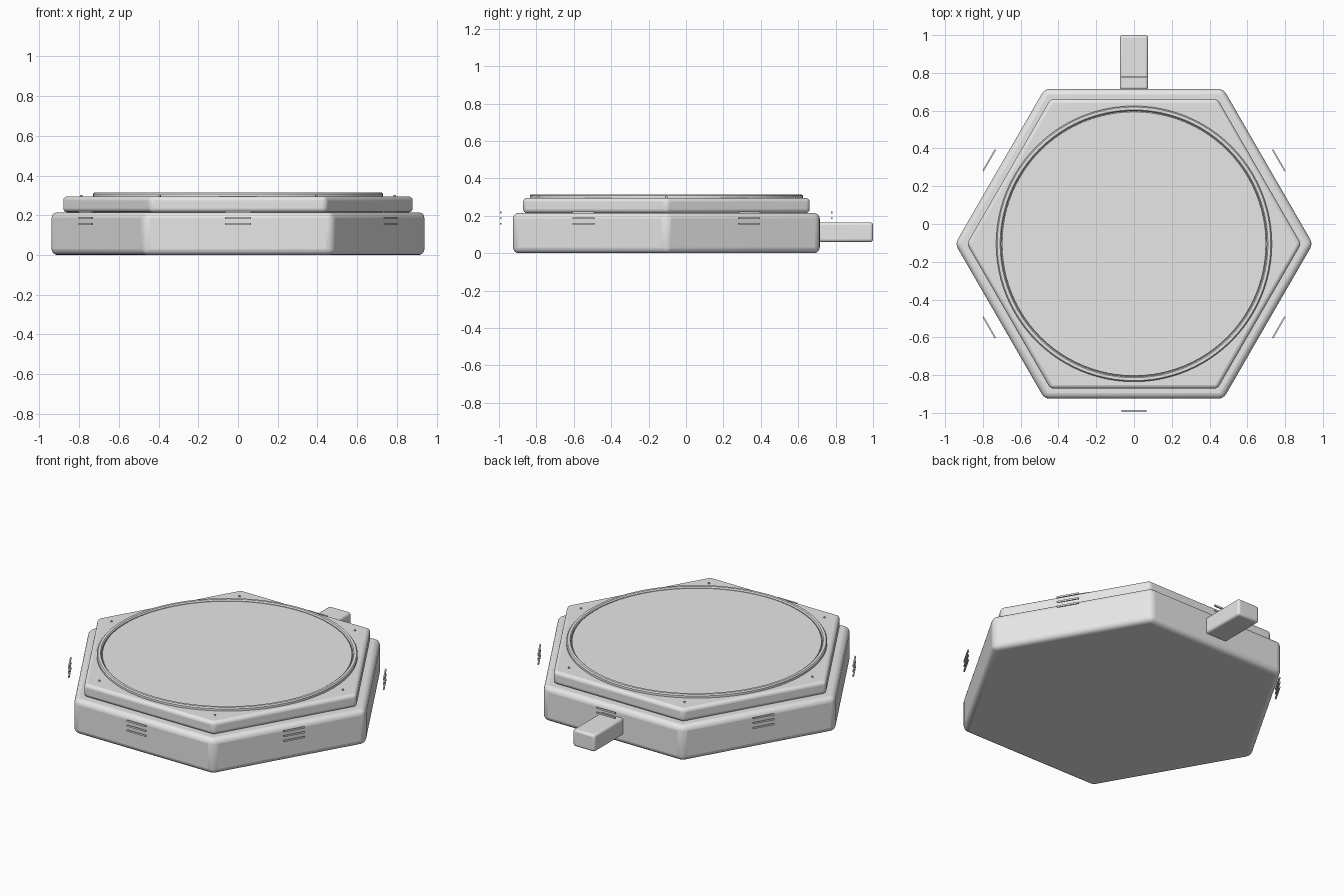
import bpy
from math import cos, sin, radians
from mathutils import Vector

old = bpy.data.objects.get("Cube")
if old:
    bpy.data.objects.remove(old, do_unlink=True)

CY = -0.105  # centre of the hexagonal body


def material(name, rgb):
    m = bpy.data.materials.new(name)
    m.use_nodes = True
    m.diffuse_color = (*rgb, 1)
    m.node_tree.nodes["Principled BSDF"].inputs["Base Color"].default_value = (*rgb, 1)
    return m


GREY = material("light grey", (0.8, 0.8, 0.8))


def finish(name, bevel=0, segments=4):
    ob = bpy.context.object
    ob.name = name
    ob.data.materials.append(GREY)
    bpy.ops.object.transform_apply(location=False, rotation=True, scale=True)
    if bevel:
        mod = ob.modifiers.new("round", 'BEVEL')
        mod.width = bevel
        mod.segments = segments
        mod.limit_method = 'ANGLE'
    bpy.ops.object.shade_smooth_by_angle(angle=radians(35))
    return ob


def prism(name, sides, radius, z0, z1, bevel, turn=0):
    bpy.ops.mesh.primitive_cylinder_add(
        vertices=sides, radius=radius, depth=z1 - z0,
        location=(0, CY, (z0 + z1) / 2), rotation=(0, 0, radians(turn)))
    return finish(name, bevel)


def box(name, loc, size, turn=0, bevel=0):
    bpy.ops.mesh.primitive_cube_add(size=1, location=loc, rotation=(0, 0, radians(turn)))
    bpy.context.object.scale = size
    return finish(name, bevel)


def lathe(name, profile, steps=96):
    # closed ring swept from a radius/height profile
    n = len(profile)
    verts = [(r * cos(radians(360 * i / steps)), r * sin(radians(360 * i / steps)), z)
             for i in range(steps) for r, z in profile]
    faces = [(i * n + j, (i + 1) % steps * n + j,
              (i + 1) % steps * n + (j + 1) % n, i * n + (j + 1) % n)
             for i in range(steps) for j in range(n)]
    mesh = bpy.data.meshes.new(name)
    mesh.from_pydata(verts, [], faces)
    ob = bpy.data.objects.new(name, mesh)
    bpy.context.collection.objects.link(ob)
    ob.location = (0, CY, 0)
    bpy.ops.object.select_all(action='DESELECT')
    ob.select_set(True)
    bpy.context.view_layer.objects.active = ob
    return finish(name)


# Stepped hexagonal body; the vertices point along x
prism("base", 6, 0.947, 0, 0.215, 0.03, 30)
prism("upper_plate", 6, 0.885, 0.215, 0.295, 0.02, 30)

# Round top panel with its raised rim
prism("top_disc", 96, 0.70, 0.285, 0.308, 0.004)
lathe("rim", [(0.703, 0.29), (0.73, 0.29), (0.73, 0.308), (0.724, 0.315),
              (0.709, 0.315), (0.703, 0.308)])

# Rear handle
box("handle", (0, 0.855, 0.1125), (0.15, 0.29, 0.105), bevel=0.015)

# Three vent slats off every side and a screw at every corner
for k in range(6):
    a = radians(60 * k + 30)
    for j in range(3):
        box(f"vent_{k}_{j}", (0.885 * cos(a), CY + 0.885 * sin(a), 0.157 + 0.03 * j),
            (0.13, 0.008, 0.01), turn=60 * k + 120)
    b = radians(60 * k)
    bpy.ops.mesh.primitive_cylinder_add(vertices=12, radius=0.006, depth=0.012,
                                        location=(0.79 * cos(b), CY + 0.79 * sin(b), 0.296))
    finish(f"screw_{k}")
